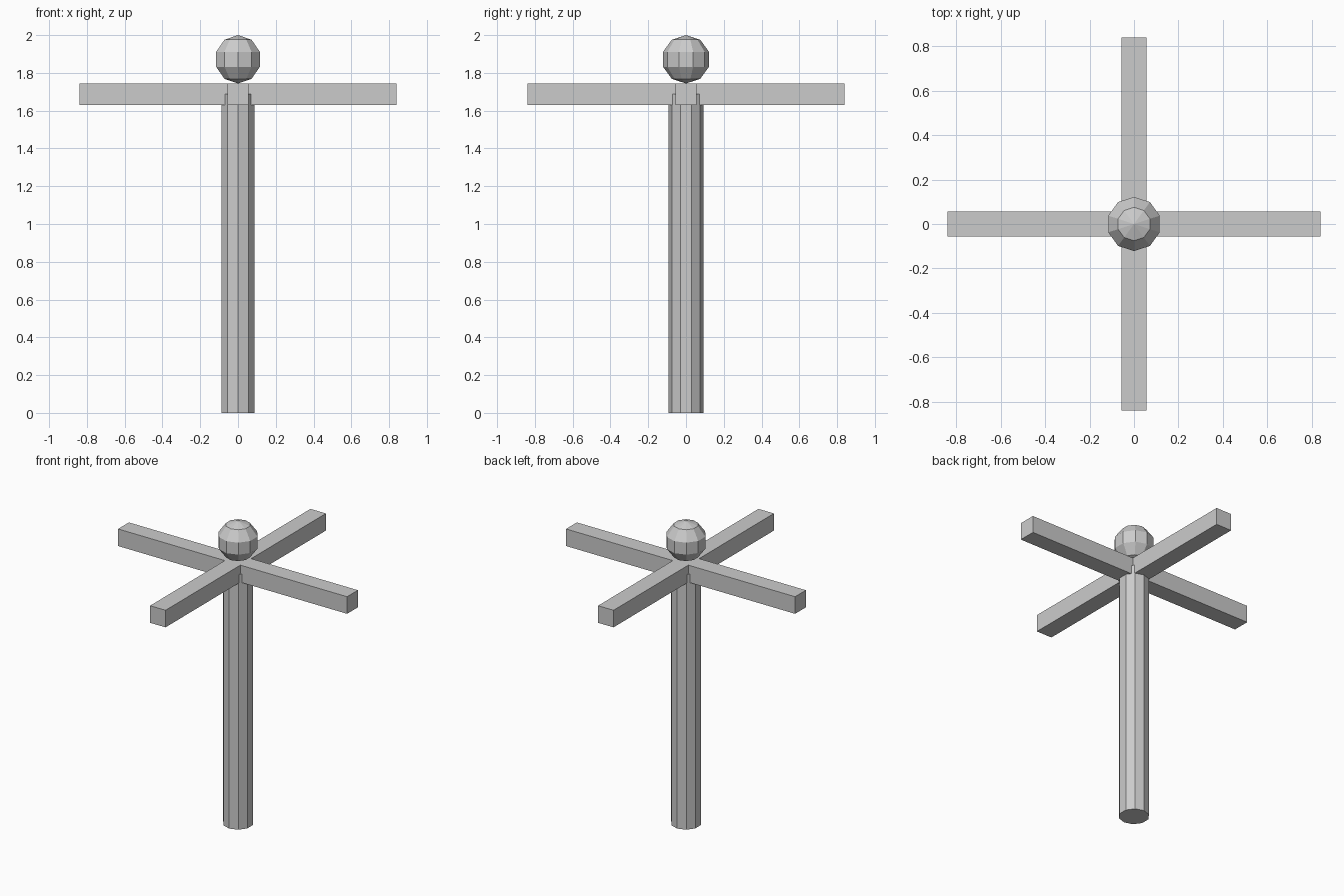
import bpy

default_cube = bpy.data.objects.get("Cube")
if default_cube:
    bpy.data.objects.remove(default_cube, do_unlink=True)

# One plain grey for the whole model
grey = bpy.data.materials.new("plain_grey")
grey.use_nodes = True
colour = (0.6, 0.6, 0.6, 1)
grey.diffuse_color = colour
grey.node_tree.nodes["Principled BSDF"].inputs["Base Color"].default_value = colour

HEIGHT = 2.0
BALL_RADIUS = 0.128
BEAM_LENGTH, BEAM_WIDTH, BEAM_Z = 1.676, 0.113, 1.687


def finish(name):
    part = bpy.context.object
    part.name = part.data.name = name
    part.data.materials.clear()
    part.data.materials.append(grey)
    return part


# Ten-sided pole, ending halfway up the beams
bpy.ops.mesh.primitive_cylinder_add(vertices=10, radius=0.0925, depth=BEAM_Z,
                                    location=(0, 0, BEAM_Z / 2))
finish("pole")

# Two square beams crossing at the top of the pole
for name, axis in (("side_to_side_beam", 0), ("front_to_back_beam", 1)):
    bpy.ops.mesh.primitive_cube_add(size=1, location=(0, 0, BEAM_Z))
    beam = finish(name)
    for vertex in beam.data.vertices:
        vertex.co *= BEAM_WIDTH
        vertex.co[axis] *= BEAM_LENGTH / BEAM_WIDTH

# Faceted ball resting on the beams
bpy.ops.mesh.primitive_uv_sphere_add(segments=10, ring_count=5, radius=BALL_RADIUS,
                                     location=(0, 0, HEIGHT - BALL_RADIUS))
finish("ball")
